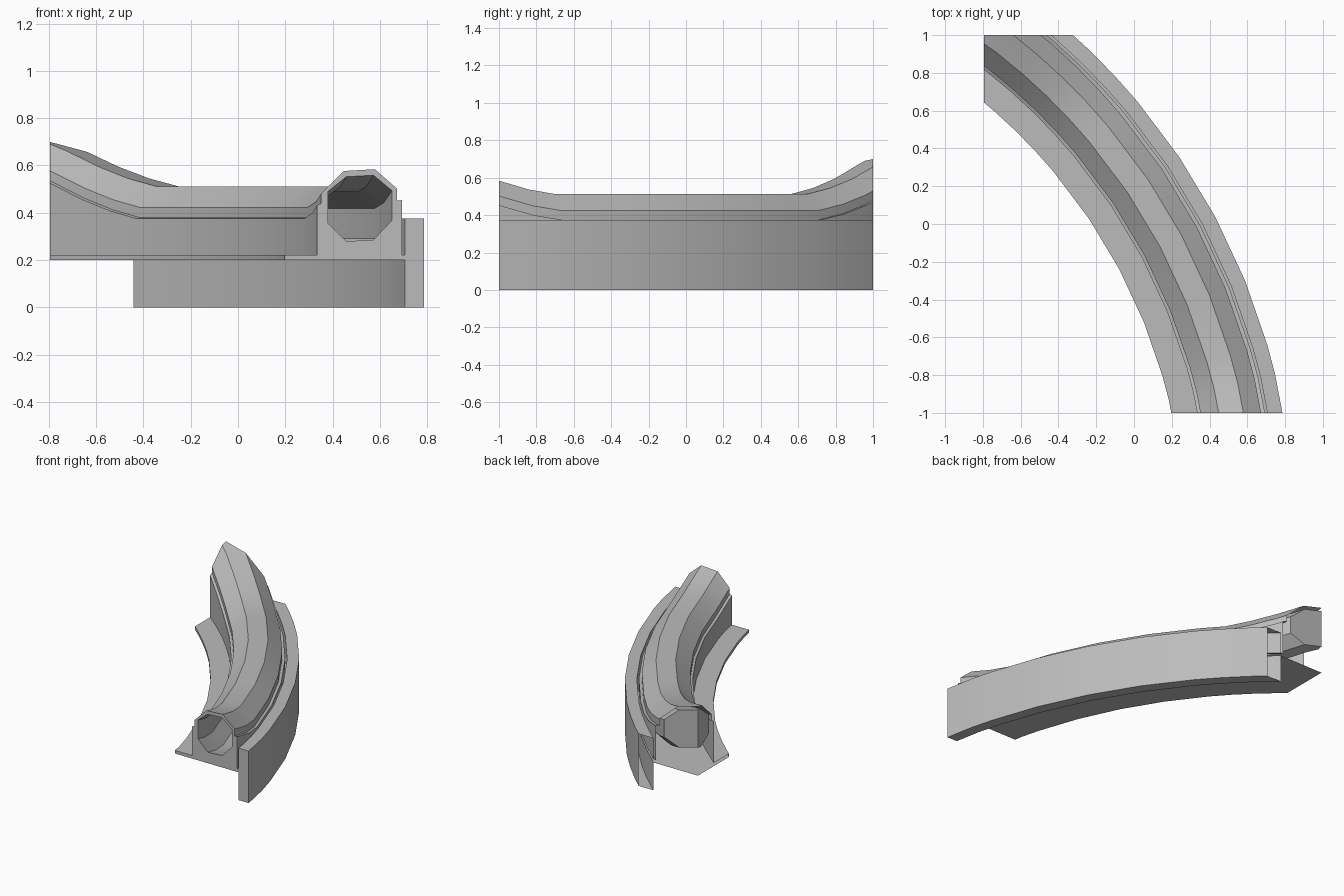
import bpy, bmesh
from math import sin, cos, radians, hypot
from mathutils import Vector

if "Cube" in bpy.data.objects:
    bpy.data.objects.remove(bpy.data.objects["Cube"])

CENTRE = Vector((-2.69, -1.625, 0))
FRONT = -1.0

# Height added to the tunnel along the bend: (degrees, lift)
STATIONS = [(8, .12), (13.6, .025), (16.2, 0), (22, 0), (28, 0), (34, 0), (40, 0),
            (43, 0), (46, .033), (49, .082), (52.2, .15), (57, .24)]

# Cross-section at the front end: (x, z, lifted)
OUTSIDE = [(.2, .2, 0), (.71, .2, 0), (.71, 0, 0), (.79, 0, 0), (.79, .375, 0), (.71, .375, 0),
           (.71, .222, 0), (.697, .222, 0), (.697, .375, 1), (.677, .375, 1), (.677, .425, 1),
           (.583, .512, 1), (.452, .512, 1), (.355, .423, 1), (.355, .38, 1), (.338, .375, 1),
           (.338, .222, 0), (.2, .222, 0)]
TUNNEL = [(.385, .295, 1), (.385, .43, 1), (.462, .487, 1), (.577, .487, 1),
          (.655, .418, 1), (.655, .292, 1), (.577, .214, 1), (.462, .214, 1)]


def sweep(bm, section):
    """Sweep a closed section round the bend, leaving the ends open."""
    rings = []
    for degrees, lift in STATIONS:
        a = radians(degrees)
        ring = []
        for x, z, lifted in section:
            r = hypot(x - CENTRE.x, FRONT - CENTRE.y)
            ring.append(bm.verts.new(CENTRE + Vector((r * cos(a), r * sin(a), z + lift * lifted))))
        rings.append(ring)
    n = len(section)
    for lower, upper in zip(rings, rings[1:]):
        for i in range(n):
            j = (i + 1) % n
            bm.faces.new((lower[i], lower[j], upper[j], upper[i]))


def trim(bm, point, normal):
    """Cut the sweep square and close the cut around the tunnel opening."""
    geom = bm.verts[:] + bm.edges[:] + bm.faces[:]
    bmesh.ops.bisect_plane(bm, geom=geom, dist=1e-5, plane_co=point,
                           plane_no=normal, clear_outer=True)
    p, n = Vector(point), Vector(normal)
    rim = [e for e in bm.edges if e.is_boundary
           and all(abs((v.co - p).dot(n)) < 1e-4 for v in e.verts)]
    bmesh.ops.triangle_fill(bm, edges=rim, use_beauty=True, normal=normal)


bm = bmesh.new()
sweep(bm, OUTSIDE)
sweep(bm, TUNNEL)
trim(bm, (0, -1, 0), (0, -1, 0))
trim(bm, (0, 1, 0), (0, 1, 0))
trim(bm, (-.795, 0, 0), (-1, 0, 0))
bmesh.ops.recalc_face_normals(bm, faces=bm.faces[:])

mesh = bpy.data.meshes.new("curved_tunnel_rail")
bm.to_mesh(mesh)
bm.free()
rail = bpy.data.objects.new("curved_tunnel_rail", mesh)
bpy.context.collection.objects.link(rail)

# Plain grey finish
grey = bpy.data.materials.new("plain_grey")
grey.use_nodes = True
colour = (.5, .5, .5, 1)
grey.diffuse_color = colour
grey.node_tree.nodes["Principled BSDF"].inputs["Base Color"].default_value = colour
mesh.materials.append(grey)

# Smooth along the bend, crisp on the section corners
bpy.ops.object.select_all(action='DESELECT')
rail.select_set(True)
bpy.context.view_layer.objects.active = rail
bpy.ops.object.shade_smooth_by_angle(angle=radians(25))
